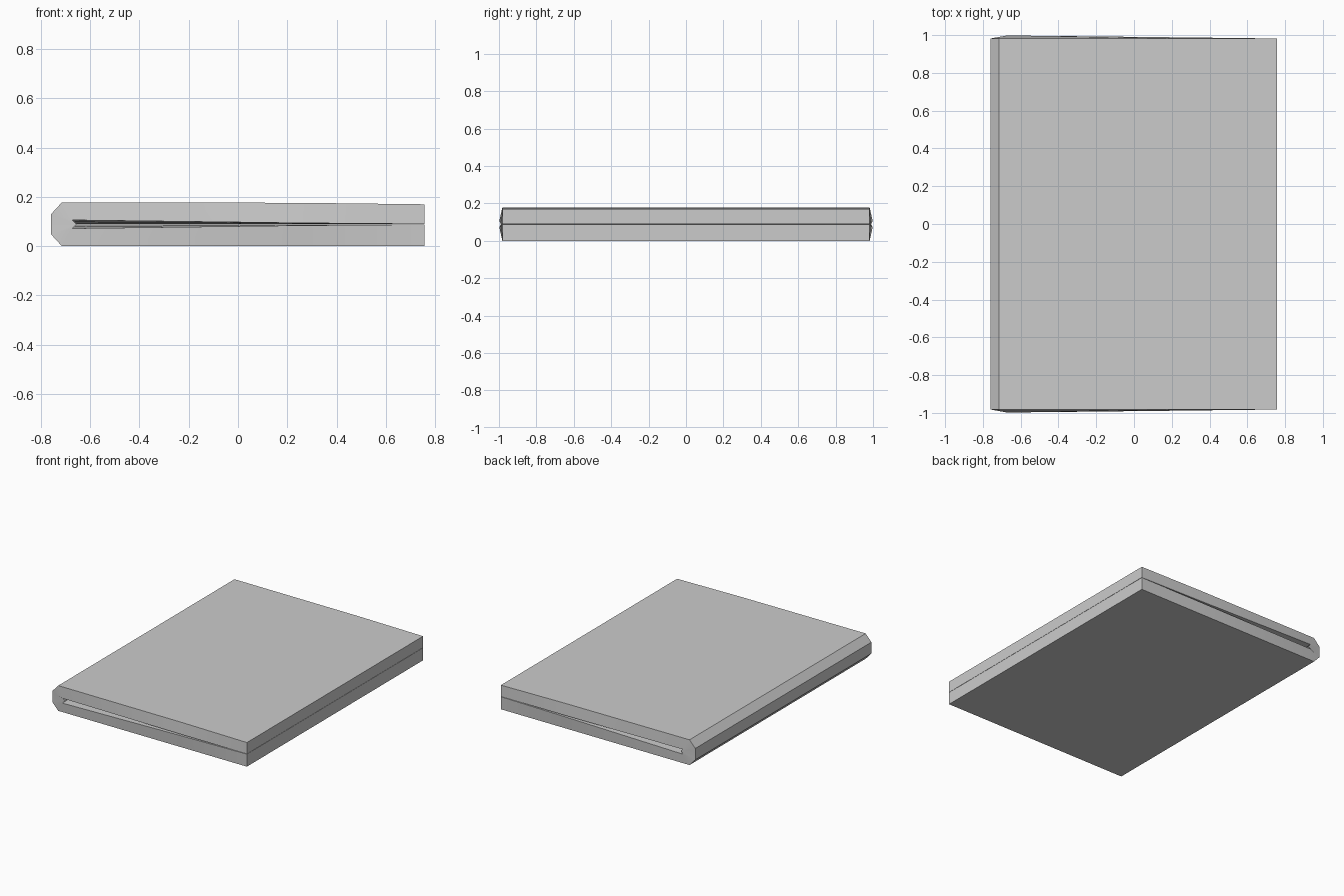
import bpy, bmesh, math

if "Cube" in bpy.data.objects:
    bpy.data.objects.remove(bpy.data.objects["Cube"])

# Half cross-section (upper cover), from the fore edge round to the spine middle:
# outer x, outer height above mid-plane, inner x, inner gap height, inner end y
MID = 0.089
HALF = [
    (0.757, 0.081, 0.757, 0.001, 0.982),
    (0.25, 0.087, 0.25, 0.005, 0.988),
    (-0.715, 0.089, -0.672, 0.017, 0.998),
    (-0.76, 0.040, -0.656, 0.000, 0.990),
]
END_Y = 0.982


def section(side, opening):
    """One C-shaped slice: side -1..1 along y, opening scales the centre gap."""
    outer, inner = [], []
    for sign, rows in ((1, HALF), (-1, HALF[::-1])):
        for ox, oz, ix, iz, iy in rows:
            # the underside is flat, the top sags a little at the fore edge
            h = oz if sign > 0 or abs(ox) > 0.758 else 0.089
            outer.append((ox, side * END_Y, MID + sign * h))
            gap = max(iz * opening, 0.0008)
            inner.append((ix, side * iy, MID + sign * gap))
    # merge the two inner spine points into one shared crease
    inner[3] = inner[4] = (HALF[3][2], side * HALF[3][4], MID)
    return outer, inner


bm = bmesh.new()
slices = []
for side, opening in ((-1, 1), (-0.5, 0.5), (0, 0.02), (0.5, 0.5), (1, 1)):
    outer, inner = section(side, opening)
    slices.append(([bm.verts.new(p) for p in outer], [bm.verts.new(p) for p in inner]))

# Skins running along the length
n = 2 * len(HALF)
for (o0, i0), (o1, i1) in zip(slices, slices[1:]):
    for k in range(n - 1):
        bm.faces.new((o0[k], o0[k + 1], o1[k + 1], o1[k]))
        bm.faces.new((i0[k], i1[k], i1[k + 1], i0[k + 1]))
    # fore edges of the two covers
    for k in (0, n - 1):
        bm.faces.new((o0[k], o1[k], i1[k], i0[k]))

# Slightly bulged end faces
for o, i in (slices[0], slices[-1]):
    for k in range(n - 1):
        bm.faces.new((o[k], o[k + 1], i[k + 1], i[k]))

bmesh.ops.remove_doubles(bm, verts=bm.verts, dist=0.0002)
bmesh.ops.recalc_face_normals(bm, faces=bm.faces)
mesh = bpy.data.meshes.new("folded_book")
bm.to_mesh(mesh)
bm.free()
book = bpy.data.objects.new("folded_book", mesh)
bpy.context.collection.objects.link(book)

# Smooth shading round the spine, crisp outer edges
bpy.context.view_layer.objects.active = book
book.select_set(True)
bpy.ops.object.shade_smooth_by_angle(angle=math.radians(40))
